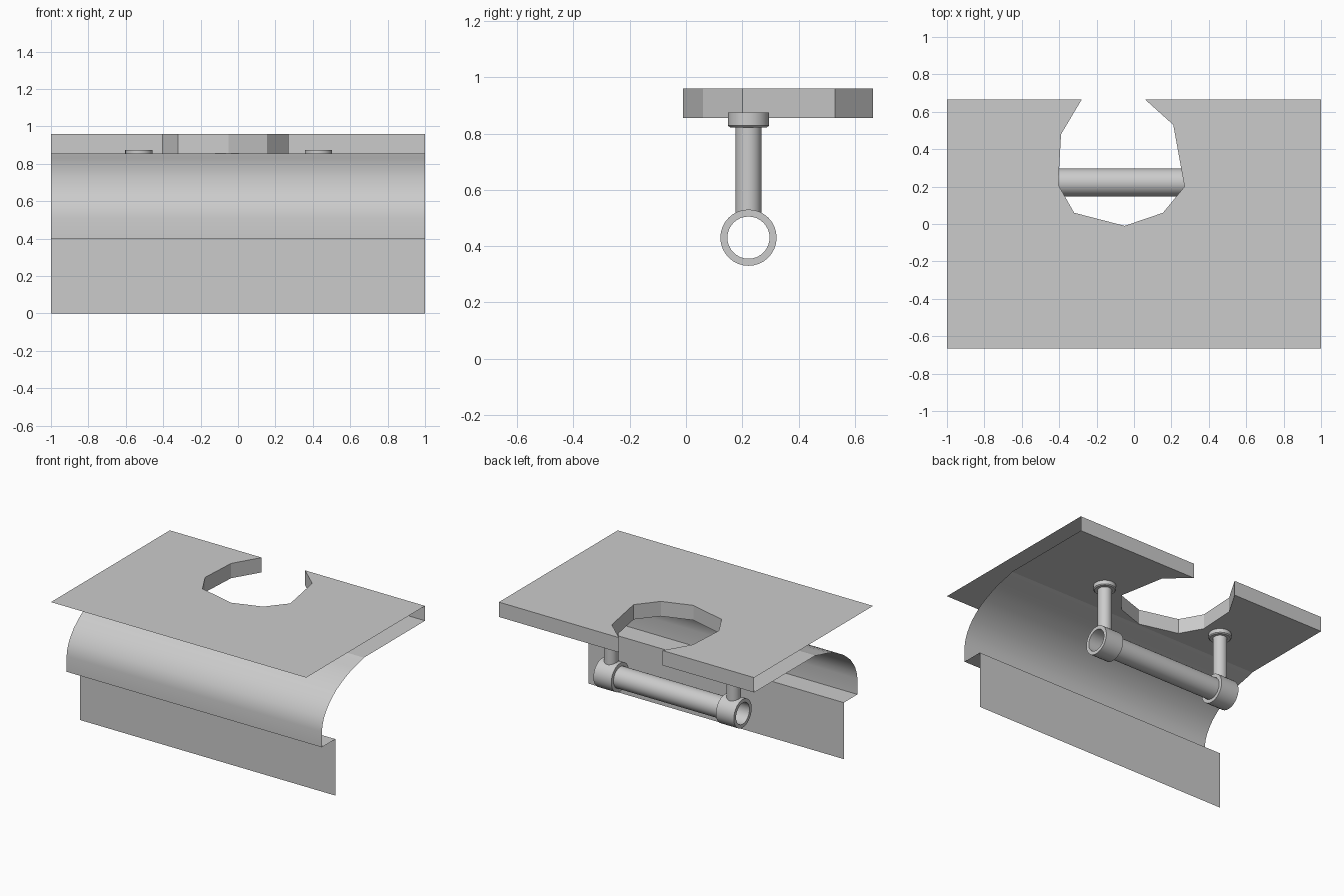
import bpy, bmesh, math
from mathutils import Matrix

if "Cube" in bpy.data.objects:
    bpy.data.objects.remove(bpy.data.objects["Cube"])

TOP, UNDER, BACK = 0.96, 0.855, 0.665


def finish(name, bm, angle=None):
    bmesh.ops.remove_doubles(bm, verts=bm.verts, dist=1e-4)
    mesh = bpy.data.meshes.new(name)
    bm.to_mesh(mesh)
    bm.free()
    ob = bpy.data.objects.new(name, mesh)
    bpy.context.collection.objects.link(ob)
    if angle:
        bpy.ops.object.select_all(action='DESELECT')
        ob.select_set(True)
        bpy.context.view_layer.objects.active = ob
        bpy.ops.object.shade_smooth_by_angle(angle=math.radians(angle))
    return ob


def face(bm, pts):
    return bm.faces.new([bm.verts.new(p) for p in pts])


def strip(bm, a, b, x0=-1, x1=1):
    """Flat strip along x between two (y, z) profile points."""
    face(bm, [(x0, *a), (x1, *a), (x1, *b), (x0, *b)])


def lathe(name, profile, axis, origin, steps=32, closed=False):
    """Spin (radius, along) points around the x or z axis."""
    bm = bmesh.new()
    pts = [bm.verts.new((r, 0, h)) for r, h in profile]
    edges = [bm.edges.new(e) for e in zip(pts, pts[1:])]
    if closed:
        edges.append(bm.edges.new((pts[-1], pts[0])))
    bmesh.ops.spin(bm, geom=pts + edges, cent=(0, 0, 0), axis=(0, 0, 1),
                   angle=math.tau, steps=steps, use_duplicate=False)
    bmesh.ops.remove_doubles(bm, verts=bm.verts, dist=1e-5)
    bmesh.ops.recalc_face_normals(bm, faces=bm.faces)
    rot = Matrix.Rotation(math.pi / 2, 4, 'Y') if axis == 'x' else Matrix()
    bmesh.ops.transform(bm, matrix=Matrix.Translation(origin) @ rot, verts=bm.verts)
    return finish(name, bm, 35)


# ragged notch broken into the back of the ledge
notch = [(0.06, BACK), (0.21, 0.53), (0.27, 0.2), (0.155, 0.06), (-0.05, -0.01),
         (-0.32, 0.06), (-0.405, 0.21), (-0.39, 0.48), (-0.28, BACK)]

# ledge: top sheet, back strips and notch walls, open at both ends
bm = bmesh.new()
outline = [(-1, -BACK), (1, -BACK), (1, BACK)] + notch + [(-1, BACK)]
face(bm, [(x, y, TOP) for x, y in outline])
for x0, x1 in ((-1, -0.28), (0.06, 1)):
    strip(bm, (BACK, UNDER), (BACK, TOP), x0, x1)
for (xa, ya), (xb, yb) in zip(notch, notch[1:]):
    face(bm, [(xa, ya, UNDER), (xb, yb, UNDER), (xb, yb, TOP), (xa, ya, TOP)])
finish("ledge", bm)

# underside sheet
bm = bmesh.new()
outline = [(-1, -0.02), (1, -0.02), (1, BACK)] + notch + [(-1, BACK)]
face(bm, [(x, y, UNDER) for x, y in reversed(outline)])
finish("ledge_underside", bm)

# curved cove, step back and lower wall
cove = [(-0.02, UNDER), (-0.07, 0.84), (-0.125, 0.828), (-0.18, 0.812), (-0.235, 0.79),
        (-0.285, 0.767), (-0.33, 0.742), (-0.37, 0.712), (-0.41, 0.677), (-0.44, 0.64),
        (-0.465, 0.6), (-0.482, 0.557), (-0.49, 0.51), (-0.49, 0.4), (-0.338, 0.4),
        (-0.338, 0)]
bm = bmesh.new()
for a, b in zip(cove, cove[1:]):
    strip(bm, b, a)
finish("curved_wall", bm, 30)

# hanging rail: open tube, two sleeves, two posts with ceiling flanges
RY, RZ = 0.222, 0.43
lathe("rail", [(0.074, -0.53), (0.074, 0.43)], 'x', (0, RY, RZ))
for side, x in (("left", -0.53), ("right", 0.43)):
    lathe(side + "_sleeve", [(0.075, -0.07), (0.1, -0.07), (0.1, 0.07), (0.075, 0.07)],
          'x', (x, RY, RZ), closed=True)
    lathe(side + "_post", [(0.046, 0.515), (0.046, 0.825)], 'z', (x, RY, 0))
    lathe(side + "_flange", [(0, 0.822), (0.066, 0.822), (0.073, 0.828), (0.073, 0.875),
                             (0, 0.875)], 'z', (x, RY, 0))
